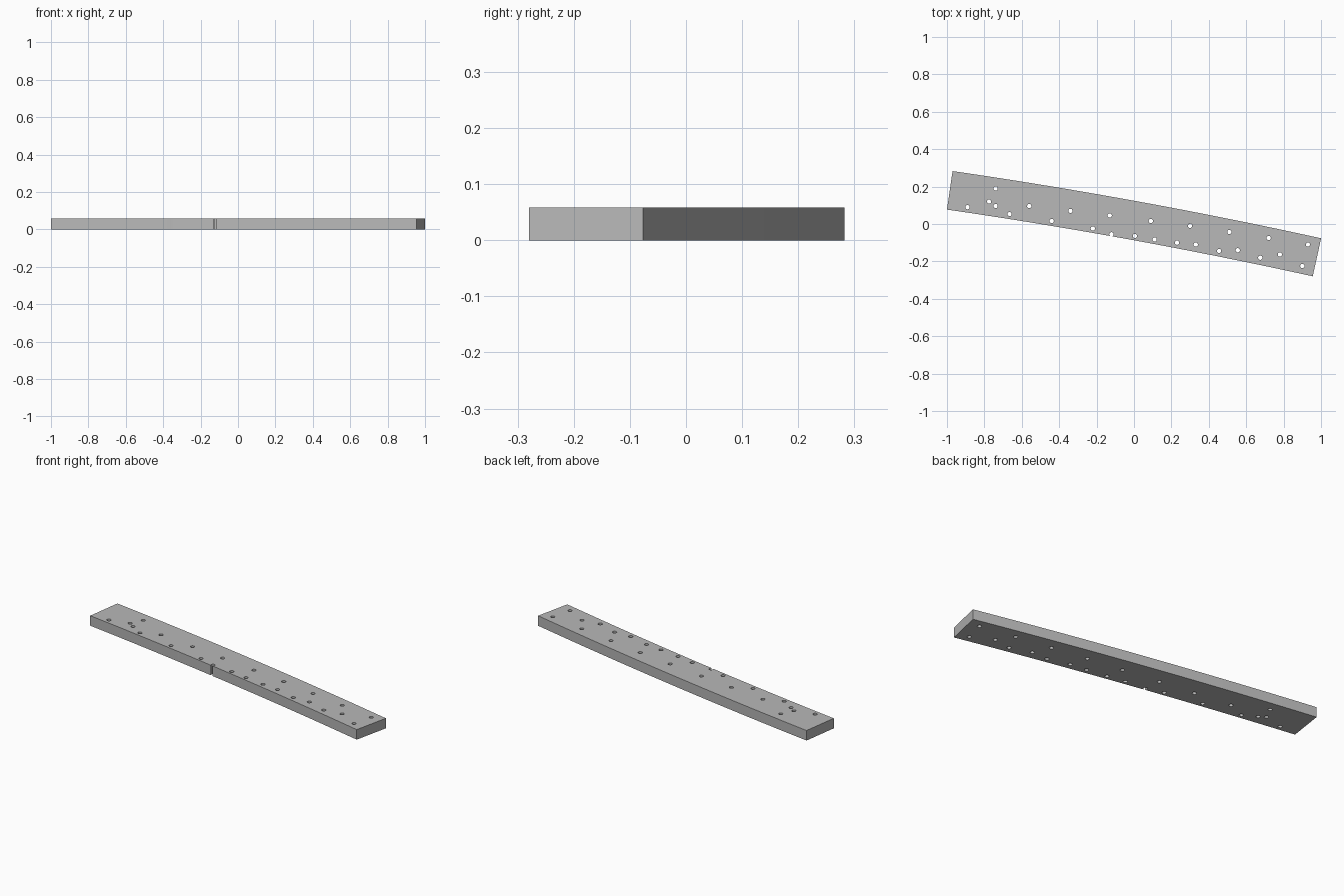
import bpy, bmesh, math
from mathutils import Vector

cube = bpy.data.objects.get("Cube")
if cube:
    bpy.data.objects.remove(cube)

THICK = 0.058
HALF_WIDTH = 0.104
HOLE_R = 0.0115
LEFT_END = Vector((-0.985, 0.18))
RIGHT_END = Vector((0.978, -0.178))
SWEEP = 0.072       # total turn of the gentle bend, in radians
STEPS = 32

# Centre of the large circle the plank follows
chord = RIGHT_END - LEFT_END
RADIUS = chord.length / (2 * math.sin(SWEEP / 2))
NORMAL = Vector((-chord.y, chord.x)).normalized()
CENTRE = (LEFT_END + RIGHT_END) / 2 - NORMAL * RADIUS * math.cos(SWEEP / 2)
MID_ANGLE = math.atan2(NORMAL.y, NORMAL.x)


def on_arc(t, offset):
    """Point at fraction t along the bend, offset sideways from its midline."""
    a = MID_ANGLE + SWEEP * (0.5 - t)
    return CENTRE + Vector((math.cos(a), math.sin(a))) * (RADIUS + offset)


def front_edge(x, inset):
    """Point set in from the front edge near a given x."""
    t = min((i / 1000 for i in range(1001)),
            key=lambda s: abs(on_arc(s, -HALF_WIDTH).x - x))
    return on_arc(t, inset - HALF_WIDTH)


def make_object(name, bm):
    bmesh.ops.recalc_face_normals(bm, faces=bm.faces)
    mesh = bpy.data.meshes.new(name)
    bm.to_mesh(mesh)
    bm.free()
    obj = bpy.data.objects.new(name, mesh)
    bpy.context.collection.objects.link(obj)
    return obj


def extrude_outline(bm, outline, low, high):
    face = bm.faces.new([bm.verts.new((p.x, p.y, low)) for p in outline])
    new = bmesh.ops.extrude_face_region(bm, geom=[face])["geom"]
    verts = [v for v in new if isinstance(v, bmesh.types.BMVert)]
    bmesh.ops.translate(bm, verts=verts, vec=(0, 0, high - low))


# Curved plank
bm = bmesh.new()
front = [on_arc(i / STEPS, -HALF_WIDTH) for i in range(STEPS + 1)]
back = [on_arc(i / STEPS, HALF_WIDTH) for i in range(STEPS + 1)]
extrude_outline(bm, front + back[::-1], 0, THICK)
plank = make_object("curved_plank", bm)

grey = bpy.data.materials.new("plain grey")
grey.use_nodes = True
colour = (0.48, 0.48, 0.48, 1)
grey.diffuse_color = colour
grey.node_tree.nodes["Principled BSDF"].inputs["Base Color"].default_value = colour
plank.data.materials.append(grey)

# Hole positions, grouped by row
back_row = [(-.56, .096), (-.34, .07), (-.13, .045), (.09, .016),
            (.3, -.01), (.51, -.043), (.72, -.075), (.93, -.11)]
front_row = [(-.44, .016), (-.22, -.024), (.005, -.064), (.11, -.083),
             (.23, -.1), (.33, -.11), (.455, -.144), (.555, -.14),
             (.675, -.18), (.78, -.163), (.9, -.225)]
end_group = [(-.74, .19), (-.775, .12), (-.74, .096), (-.89, .09), (-.665, .053)]
holes = [Vector(p) for p in back_row + front_row + end_group]

# Two holes that break through the front edge: an open slot and a faint nick
holes.append(front_edge(-0.122, HOLE_R * 0.87))
holes.append(front_edge(-0.357, -HOLE_R * 0.96))

# Drill the holes right through
bm = bmesh.new()
for h in holes:
    ring = [h + Vector((math.cos(a), math.sin(a))) * HOLE_R
            for a in (math.tau * k / 24 for k in range(24))]
    extrude_outline(bm, ring, -THICK, 2 * THICK)
drill = make_object("hole_cutter", bm)
drill.hide_render = True

cut = plank.modifiers.new("holes", "BOOLEAN")
cut.operation = "DIFFERENCE"
cut.solver = "EXACT"
cut.object = drill

for o in bpy.context.selected_objects:
    o.select_set(False)
plank.select_set(True)
bpy.context.view_layer.objects.active = plank
bpy.ops.object.modifier_apply(modifier=cut.name)
bpy.data.objects.remove(drill)
bpy.ops.object.shade_smooth_by_angle(angle=math.radians(30))
